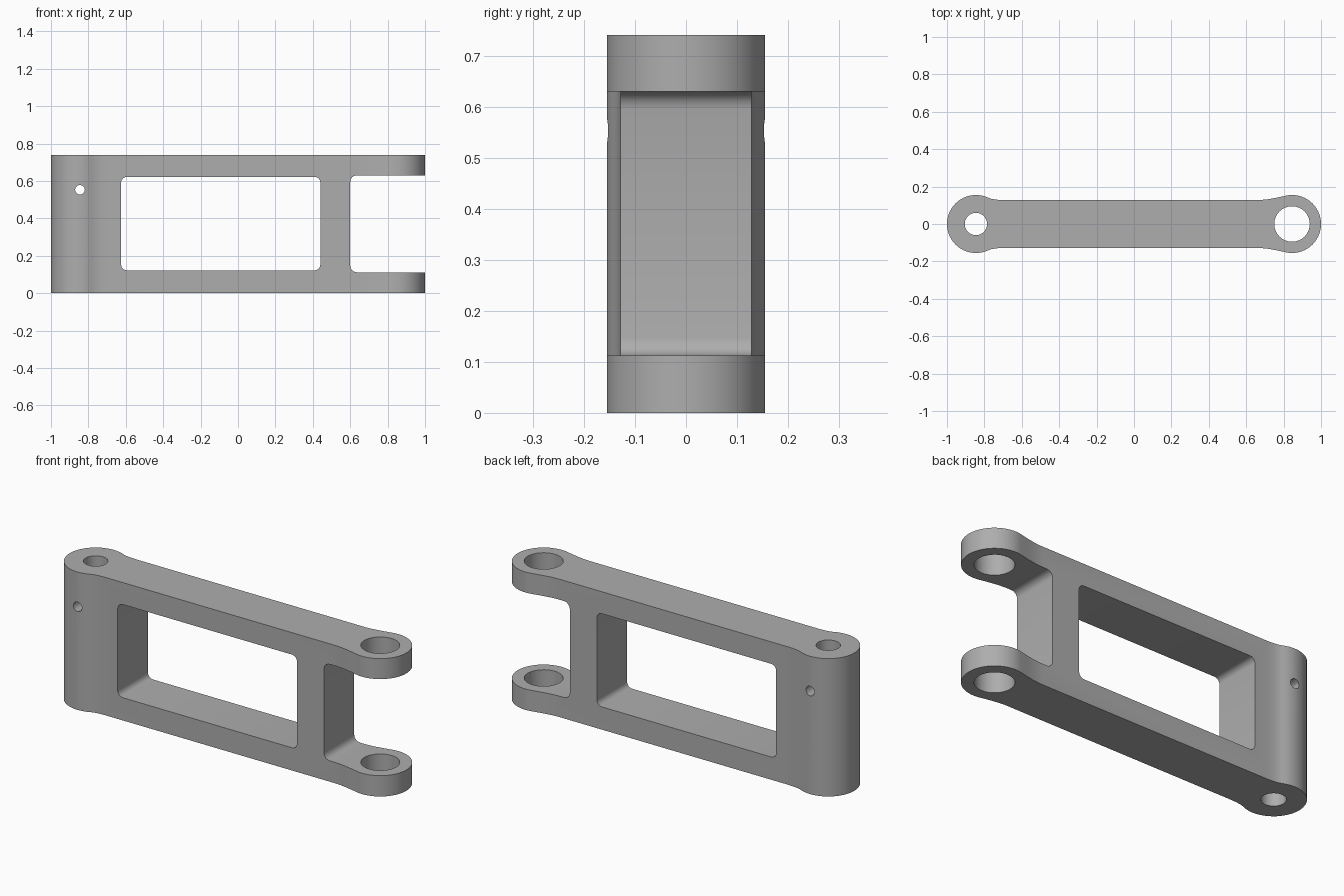
import bpy, bmesh, math
from mathutils import Matrix, Vector

cube = bpy.data.objects.get("Cube")
if cube:
    bpy.data.objects.remove(cube)

HEIGHT = 0.74
END_X = 0.845     # centre of both rounded ends
END_R = 0.155

grey = bpy.data.materials.new("plain grey")
grey.use_nodes = True
colour = (0.42, 0.42, 0.42, 1)
grey.diffuse_color = colour
grey.node_tree.nodes["Principled BSDF"].inputs["Base Color"].default_value = colour


def arc(cx, cy, r, start, end, n):
    """Points along an arc, angles in degrees."""
    angles = [math.radians(start + (end - start) * i / n) for i in range(n + 1)]
    return [(cx + r * math.cos(a), cy + r * math.sin(a)) for a in angles]


def prism(name, points, low, high, upright=True):
    """Extrude a profile along z, or along y when it is drawn in x-z."""
    place = (lambda p, d: Vector((p[0], p[1], d))) if upright else (lambda p, d: Vector((p[0], d, p[1])))
    bm = bmesh.new()
    face = bm.faces.new([bm.verts.new(place(p, low)) for p in points])
    moved = bmesh.ops.extrude_face_region(bm, geom=[face])["geom"]
    shift = place((0, 0), high - low)
    bmesh.ops.translate(bm, vec=shift, verts=[v for v in moved if isinstance(v, bmesh.types.BMVert)])
    bmesh.ops.recalc_face_normals(bm, faces=bm.faces)
    mesh = bpy.data.meshes.new(name)
    bm.to_mesh(mesh)
    bm.free()
    mesh.materials.append(grey)
    obj = bpy.data.objects.new(name, mesh)
    bpy.context.collection.objects.link(obj)
    return obj


def rounded_rect(x0, x1, z0, z1, r):
    return (arc(x1 - r, z1 - r, r, 0, 90, 4) + arc(x0 + r, z1 - r, r, 90, 180, 4)
            + arc(x0 + r, z0 + r, r, 180, 270, 4) + arc(x1 - r, z0 + r, r, 270, 360, 4))


def circle(x, y, r, n):
    return arc(x, y, r, 0, 360, n)[:-1]


def cut(body, cutter):
    cutter.hide_render = True
    mod = body.modifiers.new("cut", 'BOOLEAN')
    mod.operation = 'DIFFERENCE'
    mod.solver = 'EXACT'
    mod.object = cutter
    bpy.context.view_layer.objects.active = body
    bpy.ops.object.modifier_apply(modifier=mod.name)
    bpy.data.objects.remove(cutter)


# Link body: straight bar flaring into a rounded boss at each end
right_flare = [(0.67, 0.128), (0.715, 0.132), (0.76, 0.14)]
left_flare = [(-0.765, 0.135), (-0.735, 0.13), (-0.70, 0.128)]
mirrored = lambda pts: [(x, -y) for x, y in reversed(pts)]
outline = (arc(END_X, 0, END_R, -104, 104, 32) + right_flare[::-1] + left_flare[::-1]
           + arc(-END_X, 0, END_R, 65, 295, 36) + mirrored(left_flare[::-1]) + mirrored(right_flare[::-1]))
body = prism("link_body", outline, 0, HEIGHT)

# Window through the middle and gap between the fork arms
cut(body, prism("window_cutter", rounded_rect(-0.625, 0.44, 0.122, 0.622, 0.03), -0.4, 0.4, False))
cut(body, prism("fork_cutter", rounded_rect(0.60, 1.3, 0.112, 0.63, 0.035), -0.4, 0.4, False))

# Vertical pin bores and the small cross hole
cut(body, prism("fork_bore_cutter", circle(END_X, 0, 0.095, 32), -0.1, HEIGHT + 0.1))
cut(body, prism("pivot_bore_cutter", circle(-END_X, 0, 0.06, 20), -0.1, HEIGHT + 0.1))
cut(body, prism("cross_hole_cutter", circle(-END_X, 0.553, 0.026, 12), -0.4, 0.4, False))

# Smooth rounded walls, crisp edges
bpy.ops.object.select_all(action='DESELECT')
body.select_set(True)
bpy.context.view_layer.objects.active = body
bpy.ops.object.shade_smooth_by_angle(angle=math.radians(30))
